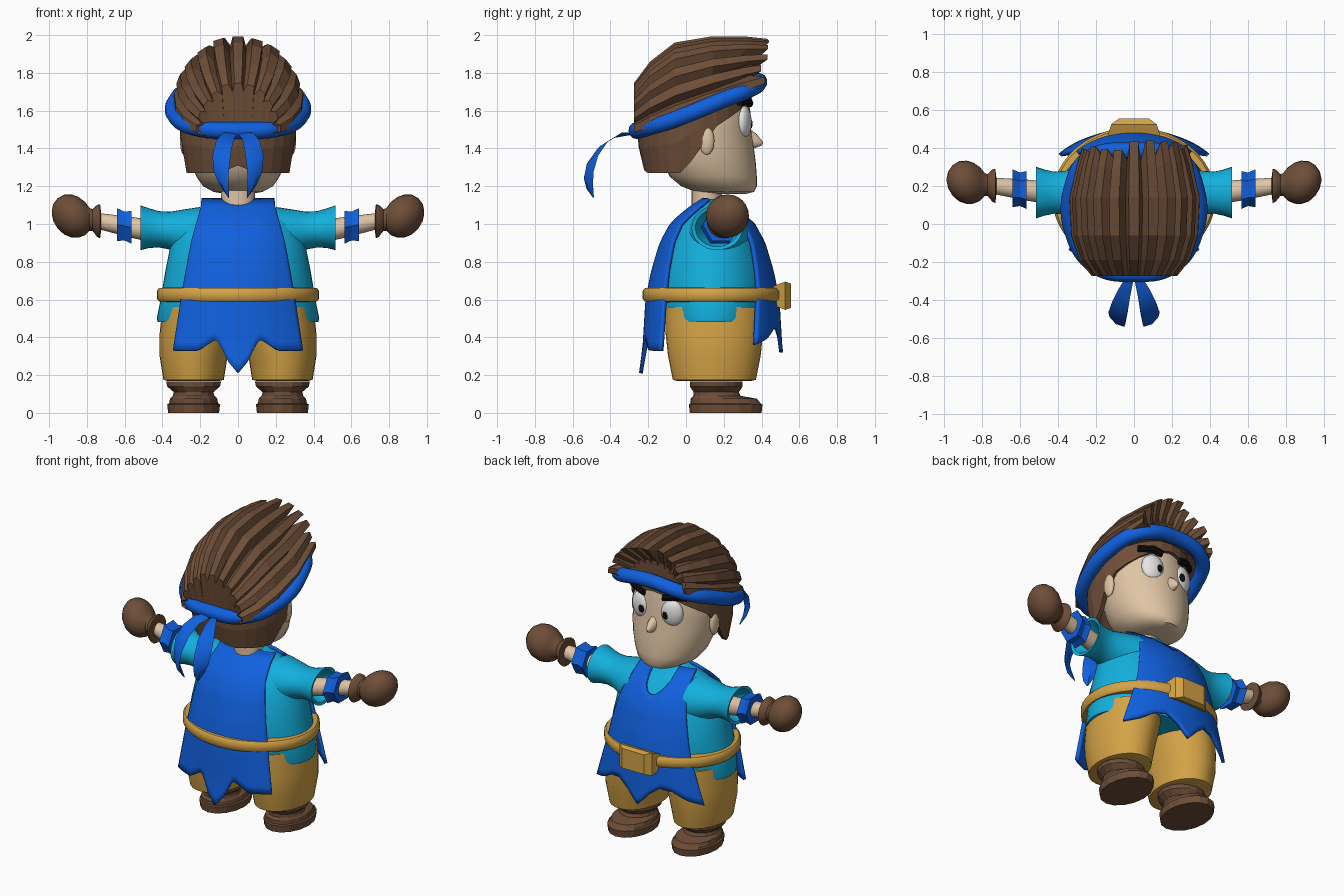
import bpy, bmesh, math, random
from mathutils import Vector

random.seed(4)
if "Cube" in bpy.data.objects:
    bpy.data.objects.remove(bpy.data.objects["Cube"])


def material(name, rgb):
    lin = [((v / 255 + 0.055) / 1.055) ** 2.4 if v > 10 else v / 3300 for v in rgb]
    m = bpy.data.materials.new(name)
    m.use_nodes = True
    m.diffuse_color = (*lin, 1)
    m.node_tree.nodes["Principled BSDF"].inputs["Base Color"].default_value = (*lin, 1)
    return m


BROWN = material("brown", (110, 78, 56))
BLUE = material("blue", (16, 96, 222))
CYAN = material("cyan", (18, 176, 222))
GOLD = material("gold", (212, 163, 70))
SKIN = material("skin", (224, 197, 165))
WHITE = material("white", (235, 235, 235))
BLACK = material("black", (12, 12, 12))


def finish(name, bm, mat, smooth=True, mirror=False):
    bmesh.ops.recalc_face_normals(bm, faces=bm.faces)
    me = bpy.data.meshes.new(name)
    bm.to_mesh(me)
    bm.free()
    me.materials.append(mat)
    ob = bpy.data.objects.new(name, me)
    bpy.context.collection.objects.link(ob)
    if smooth:
        bpy.ops.object.select_all(action='DESELECT')
        ob.select_set(True)
        bpy.context.view_layer.objects.active = ob
        bpy.ops.object.shade_smooth_by_angle(angle=math.radians(40))
    if mirror:
        ob.modifiers.new("Mirror", 'MIRROR')
    return ob


def ring(plane, c, a, b, n=32, turn=0.0):
    """Ellipse of n points lying across the given axis."""
    pts = []
    for i in range(n):
        t = math.tau * i / n + turn
        u, v = a * math.cos(t), b * math.sin(t)
        off = {'z': (u, v, 0), 'x': (0, u, v), 'y': (u, 0, v)}[plane]
        pts.append(Vector(c) + Vector(off))
    return pts


def loft(name, mat, rings, closed=True, caps=True, **kw):
    bm = bmesh.new()
    vs = [[bm.verts.new(p) for p in r] for r in rings]
    n = len(vs[0])
    for a, b in zip(vs, vs[1:]):
        for i in range(n if closed else n - 1):
            j = (i + 1) % n
            bm.faces.new((a[i], a[j], b[j], b[i]))
    if caps:
        bm.faces.new(vs[0])
        bm.faces.new(vs[-1])
    return finish(name, bm, mat, **kw)


def lerp_table(table, x):
    for (x0, y0), (x1, y1) in zip(table, table[1:]):
        if x <= x1:
            return y0 + (y1 - y0) * max(0, (x - x0) / (x1 - x0))
    return table[-1][1]


def ball(name, mat, loc, size, turn=0.0, mirror=False):
    bm = bmesh.new()
    bmesh.ops.create_uvsphere(bm, u_segments=20, v_segments=12, radius=1)
    bmesh.ops.scale(bm, vec=size, verts=bm.verts)
    c, s = math.cos(turn), math.sin(turn)
    for v in bm.verts:
        x, y, z = v.co
        v.co = (x * c - y * s + loc[0], x * s + y * c + loc[1], z + loc[2])
    return finish(name, bm, mat, mirror=mirror)


# Legs and boots
loft("trouser_legs", GOLD, [ring('z', (cx, .15, z), a, b) for z, cx, a, b in
     [(.17, .235, .14, .2), (.175, .235, .16, .22), (.3, .235, .18, .245),
      (.42, .22, .195, .258), (.56, .2, .2, .26)]], mirror=True)
loft("boots", BROWN, [ring('z', (.235, cy, z), a, b, 16) for z, cy, a, b in
     [(0, .21, .135, .19), (.045, .21, .14, .195), (.05, .21, .13, .185),
      (.075, .2, .125, .175), (.09, .165, .11, .125), (.11, .16, .105, .12),
      (.14, .16, .14, .14), (.165, .16, .145, .14), (.165, .16, .1, .1)]],
     smooth=False, mirror=True)

# Tunic and sleeves
loft("tunic", CYAN, [ring('z', (0, .14, z), a, b, 48) for z, a, b in
     [(.48, .425, .275), (.5, .43, .28), (.6, .41, .31), (.75, .385, .295), (.9, .355, .25),
      (1, .31, .2), (1.06, .25, .14), (1.1, .17, .1), (1.13, .1, .08)]])
loft("sleeves", CYAN, [ring('x', (x, .165, z), r * 1.15, r) for x, z, r in
     [(.2, .94, .15), (.3, .955, .12), (.36, .965, .1), (.42, .972, .096), (.47, .978, .105),
      (.515, .98, .118), (.51, .98, .1), (.42, .97, .06)]], mirror=True)

# Tabard panels, wrapped round the body
HALF_X = [(.2, .53), (.35, .5), (.6, .43), (.75, .405), (.9, .38), (1, .335), (1.06, .28), (1.13, .2)]
HALF_Y = [(.2, .38), (.35, .36), (.6, .345), (.75, .315), (.9, .27), (1, .215), (1.06, .15), (1.13, .05)]


def tabard(name, side, hem, width, neck):
    rows, cols, grid = 18, 40, []
    for r in range(rows + 1):
        row = []
        for c in range(cols + 1):
            u = 2 * c / cols - 1
            top = 1.13 - neck * max(0, 1 - (u / .45) ** 2) ** .5
            z = top + (lerp_table(hem, abs(u)) - top) * r / rows
            x = u * lerp_table(width, z)
            bulge = max(0, 1 - (x / lerp_table(HALF_X, z)) ** 2) ** .5
            row.append((x, .14 + side * lerp_table(HALF_Y, z) * bulge, z))
        grid.append(row)
    ob = loft(name, BLUE, grid, closed=False, caps=False)
    sol = ob.modifiers.new("Thickness", 'SOLIDIFY')
    sol.thickness = .02
    sol.offset = 0


tabard("tabard_back", -1, [(0, .21), (.15, .27), (.28, .36), (.36, .39), (.45, .37), (.62, .33), (1, .33)],
       [(.33, .34), (.65, .29), (.9, .245), (1.1, .19)], .0)
tabard("tabard_front", 1, [(0, .32), (.2, .4), (.4, .45), (.6, .44), (.8, .39), (1, .36)],
       [(.36, .39), (.65, .3), (.9, .245), (1.1, .19)], .14)

# Belt and buckle
loft("belt", GOLD, [ring('z', (0, .14, z), .43 - d, .37 - d, 48) for z, d in
     [(.585, .05), (.59, .012), (.605, 0), (.645, 0), (.66, .012), (.665, .05)]])
loft("buckle", GOLD, [ring('y', (0, y, .62), a * 1.41, b * 1.41, 4, math.pi / 4) for y, a, b in
     [(.46, .14, .05), (.525, .12, .075), (.555, .08, .065)]], smooth=False)


# Arms, wristbands and mittens
def arm_rings(table, n=24):
    return [ring('x', (x, .17 + (x - .5) * .13, .97 + (x - .5) * .19), r, r, n) for x, r in table]


loft("forearms", SKIN, arm_rings([(.4, .06), (.55, .056), (.78, .04)]), mirror=True)
loft("wristbands", BLUE, arm_rings([(.565, .1), (.6, .088), (.64, .1), (.64, .05)], 6),
     smooth=False, mirror=True)
loft("mittens", BROWN, arm_rings([(.725, .05), (.73, .09), (.745, .085), (.77, .058), (.785, .06),
     (.81, .088), (.845, .108), (.88, .114), (.92, .106), (.955, .08), (.978, .045), (.986, .01)]), mirror=True)

# Neck and head
loft("neck", SKIN, [ring('z', (0, .11, z), .09, .08) for z in (1.05, 1.3)])
loft("head", SKIN, [ring('z', (0, cy, z), a, b, 40) for z, cy, a, b in
     [(1.16, .22, .07, .1), (1.17, .205, .13, .155), (1.2, .175, .185, .2), (1.25, .145, .22, .23),
      (1.32, .125, .245, .245), (1.4, .11, .262, .25), (1.5, .09, .27, .255),
      (1.6, .08, .27, .26), (1.7, .08, .22, .24)]])
loft("nose", SKIN, [ring('y', (0, y, z), a, b, 12) for y, z, a, b in
     [(.33, 1.45, .035, .06), (.375, 1.44, .025, .035), (.4, 1.43, .012, .015), (.408, 1.43, .003, .004)]])
ball("ears", SKIN, (.285, .11, 1.44), (.022, .04, .075), mirror=True)
ball("eyes", WHITE, (.115, .308, 1.54), (.07, .035, .085), -.3, mirror=True)
ball("pupils", BLACK, (.09, .338, 1.53), (.024, .014, .03), -.2, mirror=True)
loft("eyebrows", BLACK, [ring('x', (x, y, z), .022, .024, 8) for x, y, z in
     [(.07, .335, 1.64), (.13, .325, 1.655), (.2, .28, 1.65)]], smooth=False, mirror=True)


# Hair above the headband: a fan of flat-topped locks swept forward
def band_z(y):
    return 1.49 + (y + .27) * .39


HAIR = [(-.255, .05, .2, 0), (-.275, .26, .23, 0), (-.19, .34, .3, 0), (-.06, .39, .345, 0), (.14, .345, .355, 0),
        (.3, .28, .315, .5), (.385, .235, .285, 1)]
LOCKS = 11
tips = [random.uniform(-.03, .03) for _ in range(LOCKS)]
sizes = [random.uniform(.95, 1.0) for _ in range(LOCKS)]
sizes[LOCKS // 2], tips[LOCKS // 2] = 1.0, .02
step = math.radians(190) / LOCKS


def hair_ring(y, high, wide, tip, shrink=1.0):
    pts = []
    for i in range(LOCKS):
        mid = (i - (LOCKS - 1) / 2) * step
        for off, rad, push in ((-.5, .83, -.05), (-.26, 1, .03), (.26, 1, .03)):
            a = mid + off * step
            rad *= shrink * (sizes[i] if push > 0 else 1)
            yy = y + tip * (push + tips[i] * (push > 0))
            pts.append((wide * rad * math.sin(a), yy, band_z(y) + high * rad * math.cos(a)))
    return pts


loft("hair_locks", BROWN, [hair_ring(*h) for h in HAIR] + [hair_ring(.33, .2, .27, 0, .7)], smooth=False)

# Hair below the headband, rising toward the forehead
HEM = [(0, 1.31), (20, 1.27), (80, 1.27), (97, 1.36), (110, 1.5), (135, 1.58), (160, 1.65), (180, 1.67)]
rows = []
for f, shrink in ((0, 1), (.5, .99), (1, .9)):
    row = []
    for i in range(28):
        deg = i * 360 / 28
        t = math.radians(deg)
        flare = 1 - (1 - shrink) * (math.cos(t) > -.2)
        y = .02 - (.275 if math.cos(t) > 0 else .33) * math.cos(t) * flare
        top = band_z(y) + .02
        z = top + (lerp_table(HEM, min(deg, 360 - deg)) - top) * f
        row.append((.31 * math.sin(t) * flare, y, z))
    rows.append(row)
under = loft("hair_under", BROWN, rows, caps=False, smooth=False)
under.modifiers.new("Thickness", 'SOLIDIFY').thickness = .03

# Headband tube
half = [(.2, -.22, 1.505), (.325, -.03, 1.565), (.325, .19, 1.655), (.24, .34, 1.715)]
path = [(0, -.26, 1.495)] + half + [(0, .385, 1.755)] + [(-x, y, z) for x, y, z in reversed(half)]
cu = bpy.data.curves.new("headband", 'CURVE')
cu.dimensions = '3D'
cu.bevel_depth = .045
cu.bevel_resolution = 4
sp = cu.splines.new('BEZIER')
sp.bezier_points.add(len(path) - 1)
for bp, p in zip(sp.bezier_points, path):
    bp.co = p
    bp.handle_left_type = bp.handle_right_type = 'AUTO'
sp.use_cyclic_u = True
cu.materials.append(BLUE)
bpy.context.collection.objects.link(bpy.data.objects.new("headband", cu))

# Knot tails: curved leaves hanging behind
leaf = []
for x, y, z, w in [(.015, -.27, 1.48, .02), (.05, -.36, 1.47, .04), (.075, -.44, 1.42, .055),
                   (.09, -.495, 1.34, .06), (.09, -.515, 1.26, .052), (.075, -.51, 1.2, .035), (.05, -.49, 1.14, .004)]:
    across = Vector((.75, .5, .35)) * w
    thick = Vector((-.3, .6, .3)) * min(w, .02)
    leaf.append([Vector((x, y, z)) + d for d in (across, thick, -across, -thick)])
loft("headband_tails", BLUE, leaf, mirror=True)
